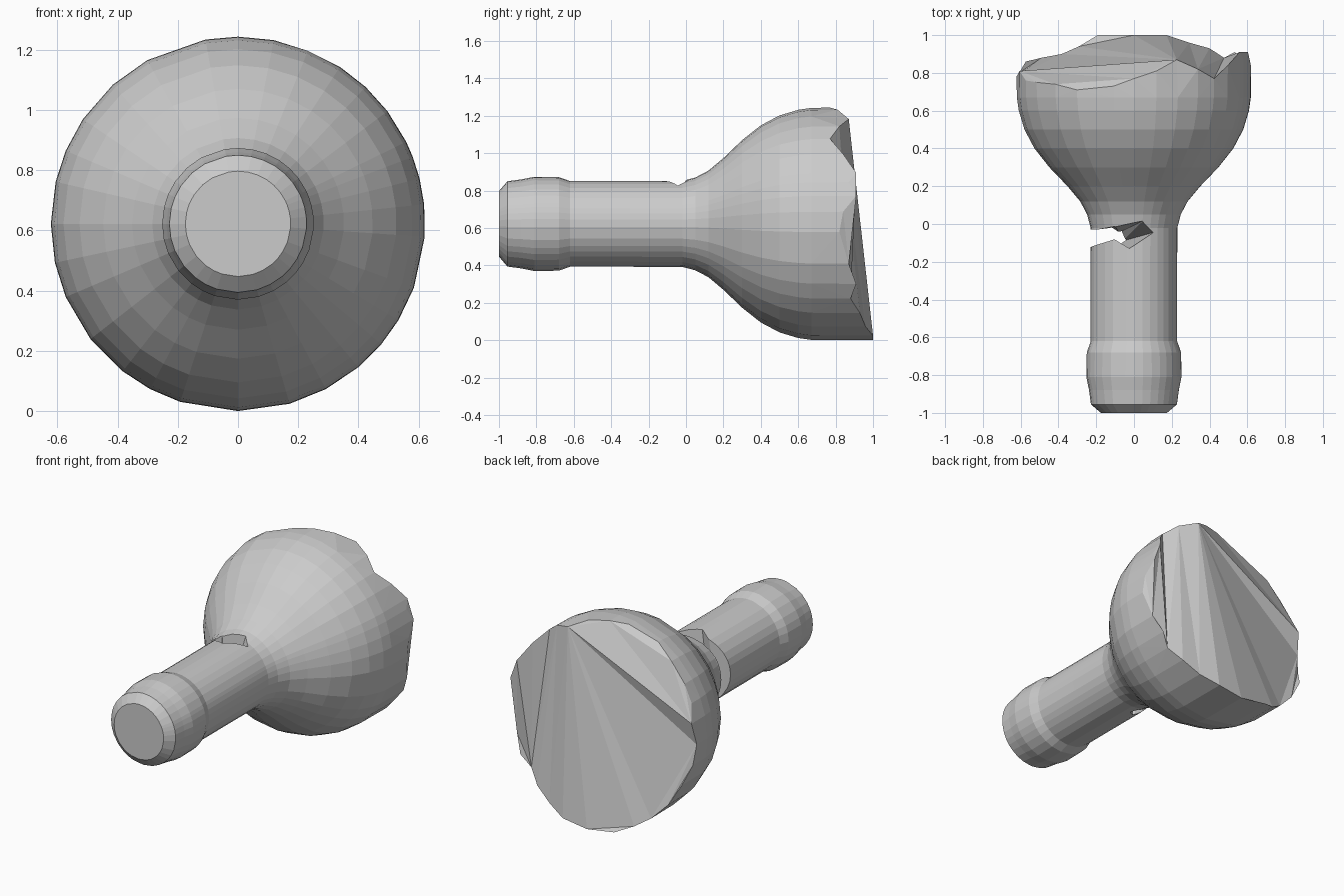
import bpy, bmesh
from math import sin, cos, radians

if "Cube" in bpy.data.objects:
    bpy.data.objects.remove(bpy.data.objects["Cube"])

AXIS_Z = 0.622

# Profile along the bottle axis: (y, radius)
profile = [(-1.0, 0.175), (-0.955, 0.228), (-0.88, 0.238), (-0.81, 0.252),
           (-0.68, 0.25), (-0.62, 0.229), (-0.3, 0.229), (-0.02, 0.23),
           (0.05, 0.248), (0.12, 0.285), (0.2, 0.352), (0.3, 0.448),
           (0.4, 0.527), (0.5, 0.58), (0.6, 0.61), (0.67, 0.62)]

# Jagged broken rim: (angle from +x towards +z, y)
rim = [(-90, 1.0), (-74, 1.0), (-62, 0.96), (-50, 0.93), (-40, 0.88),
       (-31, 0.91), (-20, 0.87), (-4, 0.82), (6, 0.84), (14, 0.91),
       (21, 0.87), (26, 0.91), (37, 0.84), (47, 0.77), (57, 0.82),
       (68, 0.87), (79, 0.81), (90, 0.77), (100, 0.73), (119, 0.71),
       (132, 0.74), (146, 0.75), (157, 0.76), (167, 0.81), (180, 0.78),
       (192, 0.80), (203, 0.86), (218, 0.88), (232, 0.90), (242, 0.94),
       (252, 1.0)]


def finish(bm, name):
    bmesh.ops.recalc_face_normals(bm, faces=bm.faces[:])
    mesh = bpy.data.meshes.new(name)
    bm.to_mesh(mesh)
    bm.free()
    obj = bpy.data.objects.new(name, mesh)
    bpy.context.collection.objects.link(obj)
    return obj


def skin(bm, rings):
    """Join consecutive vertex rings and close both ends."""
    n = len(rings[0])
    for lo, hi in zip(rings, rings[1:]):
        for i in range(n):
            j = (i + 1) % n
            bm.faces.new((lo[i], lo[j], hi[j], hi[i]))
    ends = [bm.faces.new(rings[0]), bm.faces.new(rings[-1])]
    return ends


def point(bm, angle, y, r):
    a = radians(angle)
    return bm.verts.new((r * cos(a), y, AXIS_Z + r * sin(a)))


# Bottle: neck, lip collar and bulb ending in the broken rim
bm = bmesh.new()
rings = [[point(bm, a, y, r) for a, _ in rim] for y, r in profile]
rings.append([point(bm, a, y, 0.622 if y < 0.85 or a < 40 or a > 90 else 0.605)
              for a, y in rim])
skin(bm, rings)
bmesh.ops.triangulate(bm, faces=bm.faces[:])
bottle = finish(bm, "broken_bottle")

# Crack through the side of the neck: upper and lower outlines (x, y)
upper = [(-0.35, -0.12), (-0.23, -0.12), (-0.10, -0.08), (-0.02, -0.13),
         (0.12, -0.04), (0.05, 0.018), (-0.10, -0.012), (-0.20, -0.03), (-0.35, -0.02)]
lower = [(-0.35, -0.12), (-0.23, -0.125), (-0.16, -0.10), (-0.10, -0.115),
         (-0.06, -0.09), (-0.08, -0.045), (-0.12, -0.02), (-0.20, -0.03), (-0.35, -0.02)]
bm = bmesh.new()
skin(bm, [[bm.verts.new((x, y, z)) for x, y in outline]
          for outline, z in ((lower, 0.34), (upper, 0.88))])
bmesh.ops.triangulate(bm, faces=bm.faces[:])
cutter = finish(bm, "crack_cutter")
cutter.hide_render = True
cutter.hide_viewport = False
cutter.display_type = 'WIRE'

cut = bottle.modifiers.new("crack", 'BOOLEAN')
cut.operation = 'DIFFERENCE'
cut.solver = 'EXACT'
cut.object = cutter
